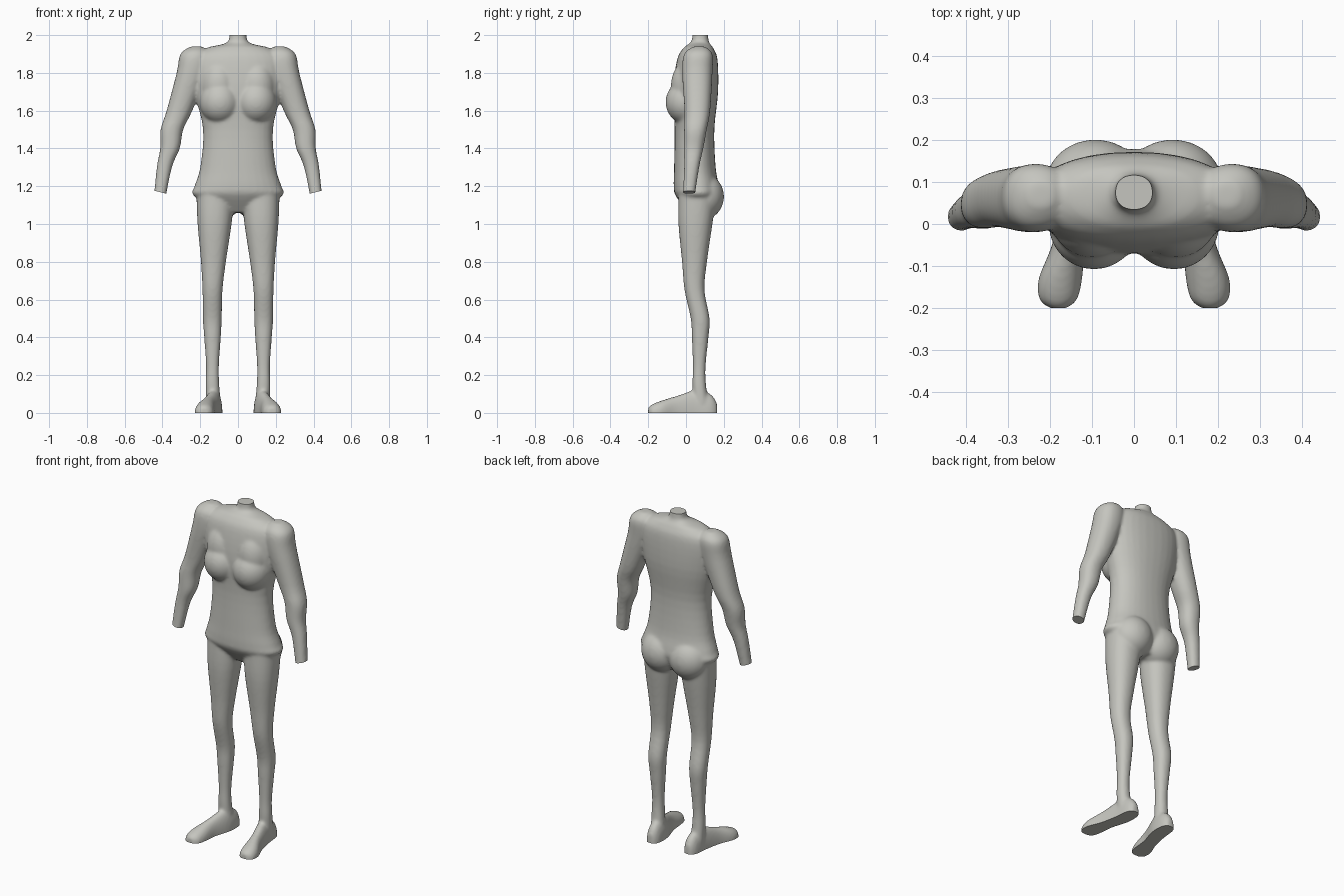
import bpy
import bmesh
import math
from mathutils import Vector, Matrix

cube = bpy.data.objects.get("Cube")
if cube:
    bpy.data.objects.remove(cube, do_unlink=True)

skin = bpy.data.materials.new("warm grey")
skin.use_nodes = True
skin.diffuse_color = (0.56, 0.56, 0.52, 1)
shader = skin.node_tree.nodes["Principled BSDF"]
shader.inputs["Base Color"].default_value = skin.diffuse_color

X, Y, Z = Matrix.Identity(3)
SIDES = 32
STEPS = 4
SQUARENESS = 0.9
bm = bmesh.new()


def superellipse(centre, across, depth):
    """Ring of vertices, slightly squarer than an ellipse."""
    ring = []
    for k in range(SIDES):
        angle = math.tau * k / SIDES
        c, s = math.cos(angle), math.sin(angle)
        u = math.copysign(abs(c) ** SQUARENESS, c)
        v = math.copysign(abs(s) ** SQUARENESS, s)
        ring.append(bm.verts.new(centre + across * u + depth * v))
    return ring


def smooth_rows(rows):
    """Fill in rows along a smooth curve through the given ones."""
    points = [Vector(row) for row in rows]
    points = [points[0], *points, points[-1]]
    for before, start, end, after in zip(points, points[1:], points[2:], points[3:]):
        pull_out, pull_in = (end - before) / 2, (after - start) / 2
        for step in range(STEPS):
            t = step / STEPS
            ease = t * t * (3 - 2 * t)
            yield (start.lerp(end, ease) + pull_out * t * (1 - t) ** 2
                   - pull_in * t * t * (1 - t))
    yield points[-1]


def loft(rows, section):
    """Closed skin through the sections made from the rows."""
    rings = [superellipse(*section(row)) for row in smooth_rows(rows)]
    for low, high in zip(rings, rings[1:]):
        for k in range(SIDES):
            bm.faces.new((low[k - 1], low[k], high[k], high[k - 1]))
    bm.faces.new(rings[0])
    bm.faces.new(rings[-1])


def ball(centre, radii):
    """Ellipsoid volume."""
    place = Matrix.LocRotScale(Vector(centre), None, Vector(radii))
    bmesh.ops.create_uvsphere(bm, u_segments=SIDES, v_segments=SIDES, radius=1, matrix=place)


# Torso and neck: height, half width, middle y, half depth
torso = [
    (1.06, 0.1, 0.07, 0.06), (1.15, 0.235, 0.06, 0.115), (1.2, 0.23, 0.055, 0.12),
    (1.3, 0.2, 0.047, 0.11), (1.5, 0.185, 0.045, 0.105), (1.7, 0.23, 0.05, 0.12),
    (1.87, 0.24, 0.06, 0.107), (1.93, 0.17, 0.065, 0.08), (1.95, 0.09, 0.07, 0.06),
    (1.97, 0.05, 0.075, 0.045), (2.03, 0.044, 0.075, 0.04)]
loft(torso, lambda r: (Y * r[2] + Z * r[0], X * r[1], Y * r[3]))

# Limbs: height, centre x, centre y, radius
arm = [
    (1.94, 0.22, 0.07, 0.03), (1.9, 0.23, 0.065, 0.075), (1.8, 0.245, 0.06, 0.08),
    (1.6, 0.31, 0.06, 0.068), (1.5, 0.35, 0.05, 0.06), (1.4, 0.36, 0.04, 0.052),
    (1.3, 0.39, 0.03, 0.04), (1.1, 0.42, 0.01, 0.03)]
leg = [
    (1.15, 0.12, 0.06, 0.1), (1, 0.124, 0.05, 0.09), (0.8, 0.13, 0.045, 0.066),
    (0.65, 0.135, 0.045, 0.053), (0.5, 0.136, 0.075, 0.05), (0.4, 0.135, 0.075, 0.044),
    (0.25, 0.135, 0.07, 0.034), (0.15, 0.135, 0.07, 0.036), (0.05, 0.13, 0.08, 0.04)]

# Foot, heel to toes: y, centre x, half width, height
foot = [
    (0.165, 0.125, 0.02, 0.05), (0.13, 0.125, 0.04, 0.1), (0.05, 0.13, 0.044, 0.12),
    (-0.05, 0.155, 0.04, 0.09), (-0.13, 0.175, 0.052, 0.065),
    (-0.18, 0.18, 0.045, 0.045), (-0.2, 0.18, 0.02, 0.03)]

for side in (1, -1):
    for limb in (arm, leg):
        loft(limb, lambda r: (X * r[1] * side + Y * r[2] + Z * r[0], X * r[3], Y * r[3]))
    loft(foot, lambda r: (X * r[1] * side + Y * r[0], X * r[2], Z * r[3]))
    # Breast, with a slope up to the collar
    ball((side * 0.095, 0, 1.645), (0.108, 0.108, 0.115))
    ball((side * 0.1, 0.02, 1.73), (0.1, 0.1, 0.14))
    # Buttock
    ball((side * 0.092, 0.095, 1.145), (0.118, 0.106, 0.12))

bmesh.ops.recalc_face_normals(bm, faces=bm.faces)
volumes = bpy.data.meshes.new("volumes")
bm.to_mesh(volumes)
bm.free()
body = bpy.data.objects.new("body", volumes)
bpy.context.collection.objects.link(body)

# Blend all volumes into one continuous skin
blend = body.modifiers.new("blend", "REMESH")
blend.mode = "VOXEL"
blend.voxel_size = 0.008
soften = body.modifiers.new("soften", "SMOOTH")
soften.factor = 0.5
soften.iterations = 10
graph = bpy.context.evaluated_depsgraph_get()
blended = bpy.data.meshes.new_from_object(body.evaluated_get(graph))
body.modifiers.clear()
body.data = blended
bpy.data.meshes.remove(volumes)

bm = bmesh.new()
bm.from_mesh(blended)


def trim(point, normal, region):
    """Cut the end of one part off flat and cap it."""
    verts = {v for v in bm.verts if region(v.co)}
    edges = [e for e in bm.edges if verts.issuperset(e.verts)]
    faces = [f for f in bm.faces if verts.issuperset(f.verts)]
    cut = bmesh.ops.bisect_plane(bm, geom=[*verts, *edges, *faces], plane_co=point,
                                 plane_no=normal, clear_outer=True)
    rim = [e for e in cut["geom_cut"] if isinstance(e, bmesh.types.BMEdge)]
    bmesh.ops.holes_fill(bm, edges=rim, sides=0)


# Flat neck, soles and wrists
trim(Z * 2, Z, lambda p: p.z > 1.9)
trim(Z * 0, -Z, lambda p: p.z < 0.1)
for side in (1, -1):
    trim((side * 0.41, 0, 1.168), X * side - Z * 4,
         lambda p: p.x * side > 0.33 and p.z < 1.3)
bm.to_mesh(blended)
bm.free()

blended.materials.clear()
blended.materials.append(skin)
bpy.ops.object.select_all(action="DESELECT")
body.select_set(True)
bpy.context.view_layer.objects.active = body
bpy.ops.object.shade_smooth_by_angle(angle=math.radians(45))
